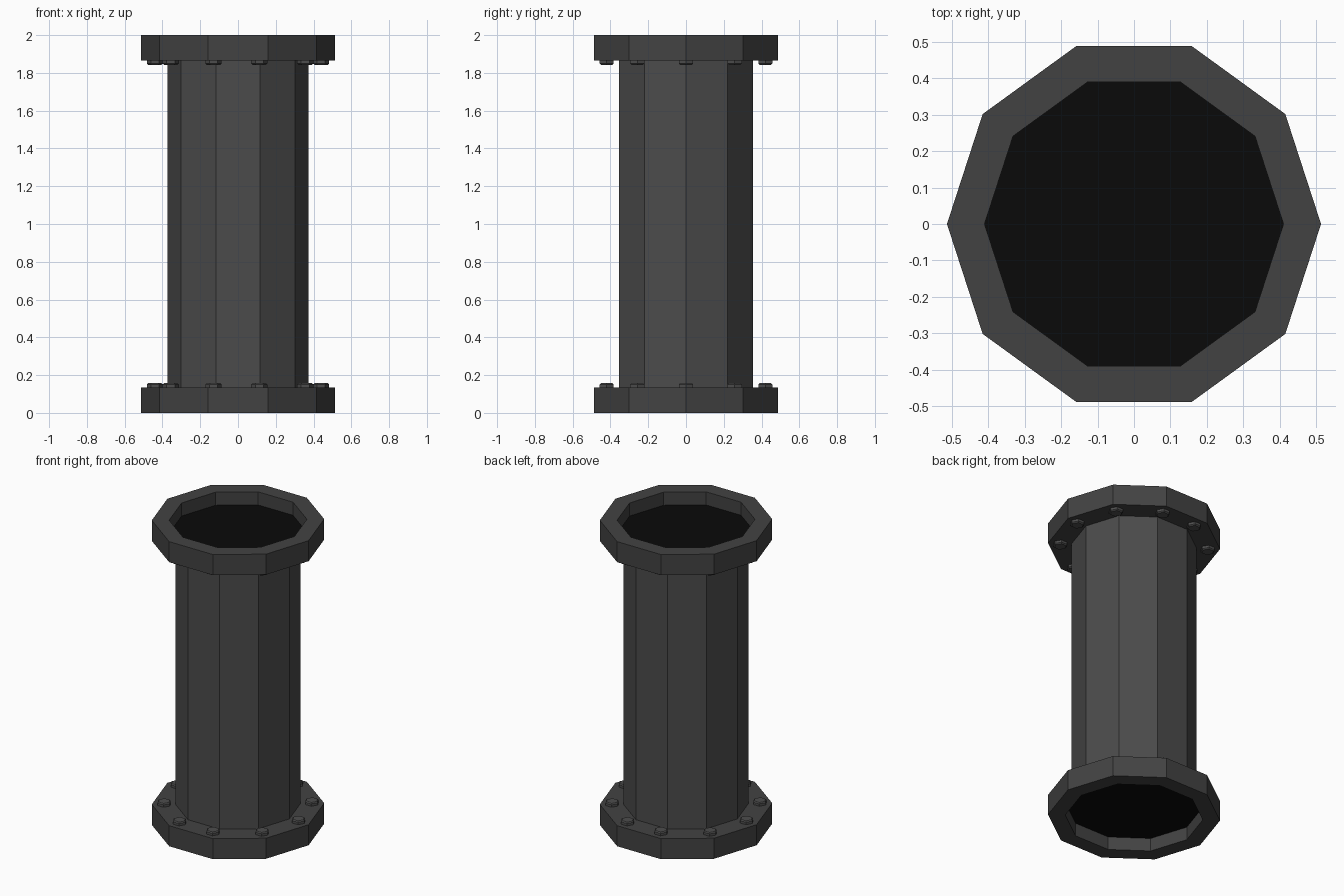
import bpy, bmesh
from math import cos, sin, pi

if "Cube" in bpy.data.objects:
    bpy.data.objects.remove(bpy.data.objects["Cube"])


def material(name, v):
    m = bpy.data.materials.new(name)
    m.diffuse_color = (v, v, v, 1)
    m.use_nodes = True
    m.node_tree.nodes["Principled BSDF"].inputs["Base Color"].default_value = m.diffuse_color
    return m


IRON = material("flange_grey", 0.055)
PIPE = material("pipe_grey", 0.07)
BOLT = material("bolt_grey", 0.075)
DARK = material("opening_black", 0.003)

SIDES = 10
FLANGE_H, RECESS, BOLT_H = 0.135, 0.086, 0.022


def finish(bm, name, mat):
    bmesh.ops.recalc_face_normals(bm, faces=bm.faces)
    mesh = bpy.data.meshes.new(name)
    bm.to_mesh(mesh)
    bm.free()
    mesh.materials.append(mat)
    ob = bpy.data.objects.new(name, mesh)
    bpy.context.collection.objects.link(ob)
    return ob


def lathe(name, profile, sides, mat, closed=False, at=(0, 0)):
    """Sweep (radius, z) points round a vertical axis into flat sides."""
    bm = bmesh.new()
    rings = [[bm.verts.new((at[0] + r * cos(2 * pi * i / sides),
                            at[1] + r * sin(2 * pi * i / sides), z))
              for i in range(sides)] for r, z in profile]
    pairs = list(zip(rings, rings[1:]))
    if closed:
        pairs.append((rings[-1], rings[0]))
    else:
        bm.faces.new(rings[0])
        bm.faces.new(rings[-1])
    for a, b in pairs:
        for i in range(sides):
            j = (i + 1) % sides
            bm.faces.new((a[i], a[j], b[j], b[i]))
    return finish(bm, name, mat)


# Main pipe
lathe("pipe_body", [(0.373, FLANGE_H - 0.01), (0.373, 2 - FLANGE_H + 0.01)],
      SIDES, PIPE)

# Half of the bolt circle; the rest is its half-turn copy
half = [(0.44, 0), (0.356, 0.258), (0.13, 0.42), (-0.113, 0.42), (-0.356, 0.258)]
spots = half + [(-x, -y) for x, y in half]

for end, base, up in (("lower", 0, 1), ("upper", 2, -1)):
    def z(h):
        return base + up * h

    # Flange ring around the recessed opening
    lathe(end + "_flange", [(0.513, z(0)), (0.513, z(FLANGE_H)),
                            (0.36, z(FLANGE_H)), (0.36, z(RECESS + 0.004)),
                            (0.41, z(RECESS + 0.004)), (0.41, z(0))],
          SIDES, IRON, closed=True)

    # Black disc closing the opening
    lathe(end + "_opening", [(0.41, z(RECESS)), (0.41, z(RECESS + 0.004))],
          SIDES, DARK)

    # Hexagonal bolt heads on the inner face
    for n, p in enumerate(spots):
        lathe(f"{end}_bolt_{n + 1}",
              [(0.043, z(FLANGE_H - 0.005)), (0.043, z(FLANGE_H + BOLT_H * 0.7)),
               (0.036, z(FLANGE_H + BOLT_H))], 6, BOLT, at=p)
